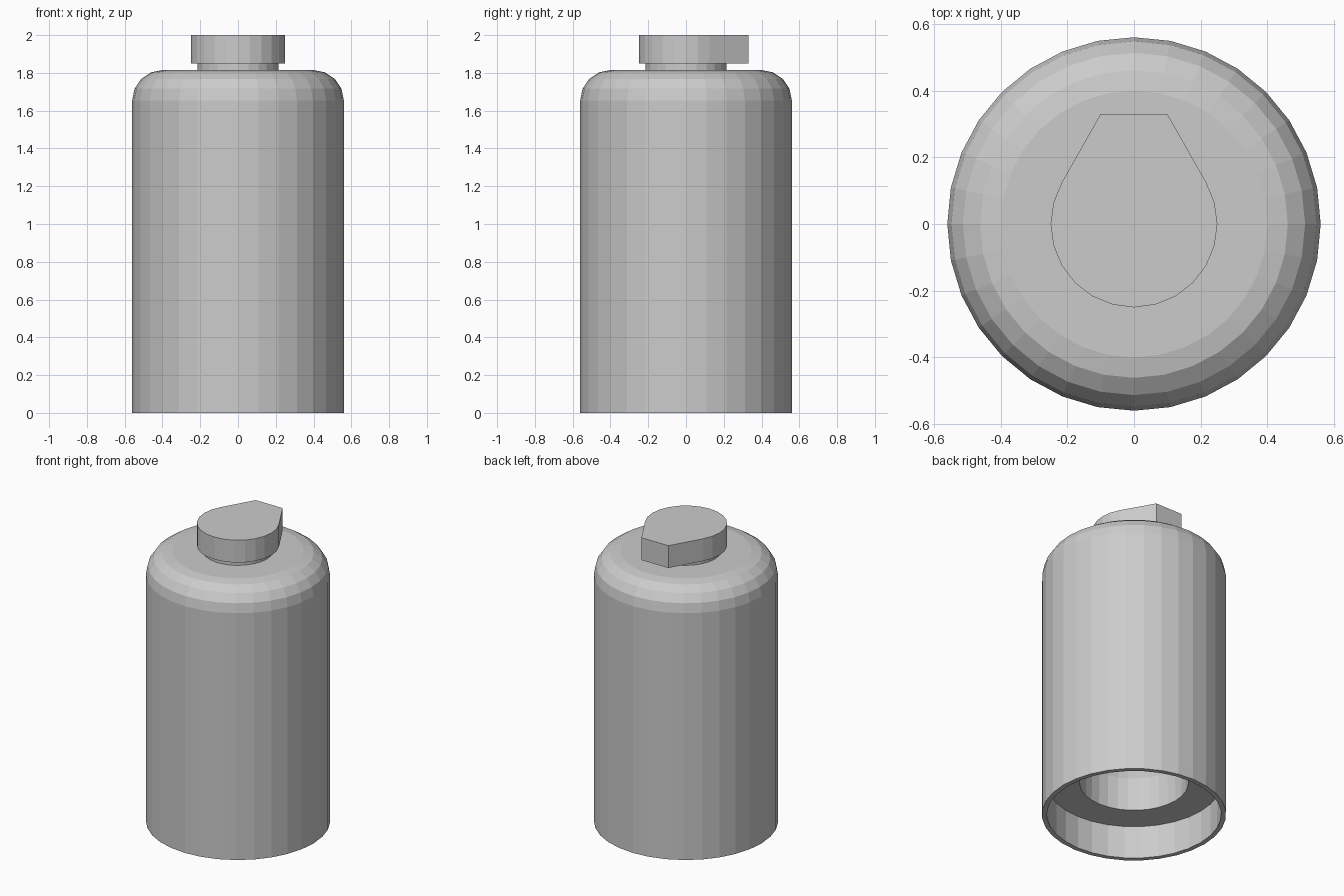
import bpy, bmesh
from math import sin, cos, pi, radians
from mathutils import Vector

cube = bpy.data.objects.get("Cube")
if cube:
    bpy.data.objects.remove(cube, do_unlink=True)

grey = bpy.data.materials.new("plain grey")
grey.use_nodes = True
grey.diffuse_color = (0.6, 0.6, 0.6, 1)
grey.node_tree.nodes["Principled BSDF"].inputs["Base Color"].default_value = (0.6, 0.6, 0.6, 1)


def finish(name, bm):
    bmesh.ops.remove_doubles(bm, verts=bm.verts, dist=0.0005)
    bmesh.ops.recalc_face_normals(bm, faces=bm.faces)
    mesh = bpy.data.meshes.new(name)
    bm.to_mesh(mesh)
    bm.free()
    mesh.materials.append(grey)
    obj = bpy.data.objects.new(name, mesh)
    bpy.context.collection.objects.link(obj)
    return obj


def lathe(name, profile, sides):
    """Spin a (radius, height) profile around the z axis."""
    bm = bmesh.new()
    verts = [bm.verts.new((r, 0, z)) for r, z in profile]
    edges = [bm.edges.new(pair) for pair in zip(verts, verts[1:])]
    bmesh.ops.spin(bm, geom=verts + edges, cent=(0, 0, 0), axis=(0, 0, 1),
                   angle=2 * pi, steps=sides)
    return finish(name, bm)


def prism(name, outline, bottom, top):
    """Extrude a flat outline upwards."""
    bm = bmesh.new()
    face = bm.faces.new([bm.verts.new((x, y, bottom)) for x, y in outline])
    new = bmesh.ops.extrude_face_region(bm, geom=[face])["geom"]
    moved = [v for v in new if isinstance(v, bmesh.types.BMVert)]
    bmesh.ops.translate(bm, verts=moved, vec=Vector((0, 0, top - bottom)))
    # the extrusion keeps the bottom face, so the prism is closed
    return finish(name, bm)


# Body: rounded shoulder, recessed base with a domed hollow in the middle
radius, round_r, height = 0.56, 0.16, 1.815
shoulder = [(radius - round_r + round_r * cos(a), height - round_r + round_r * sin(a))
            for a in (i * pi / 8 for i in range(5))]
hollow = [(0, 0.6), (0.2, 0.58), (0.29, 0.52), (0.325, 0.44), (0.33, 0.22)]
base = [(0.53, 0.22), (0.53, 0), (radius, 0)]
lathe("body", hollow + base + shoulder + [(0, height)], 32)

# Neck between body and knob
lathe("neck", [(0, 1.8), (0.215, 1.8), (0.215, 1.86), (0, 1.86)], 24)

# Knob: round at the front, tapering to a blunt spout at the back
outline = [(0.25 * cos(radians(a)), 0.25 * sin(radians(a))) for a in range(150, 391, 15)]
prism("knob", outline + [(0.1, 0.33), (-0.1, 0.33)], 1.85, 2.0)
